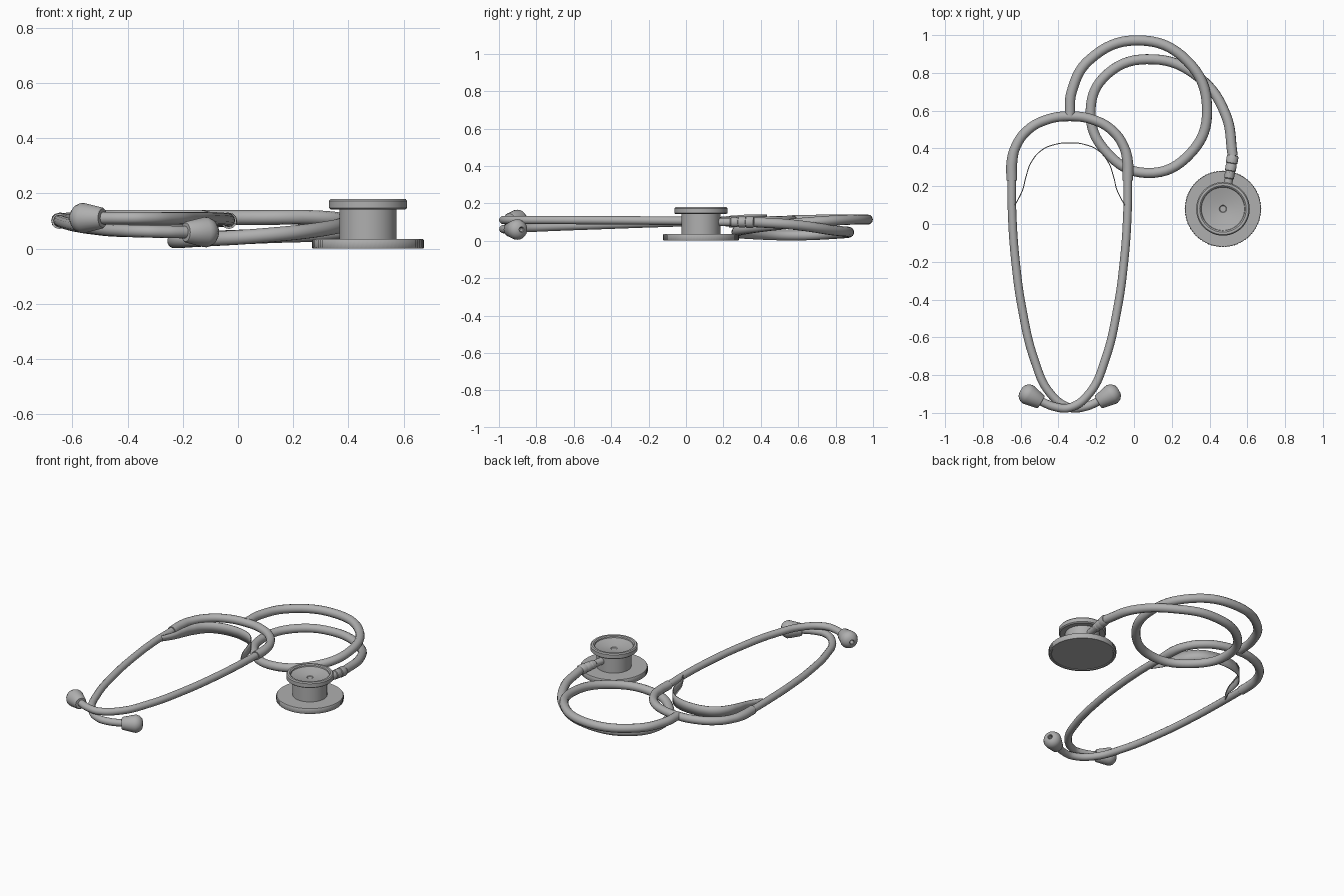
import bpy, bmesh, math
from mathutils import Vector

if "Cube" in bpy.data.objects:
    bpy.data.objects.remove(bpy.data.objects["Cube"])

CX = -0.34  # symmetry line of the headset
grey = bpy.data.materials.new("dark_grey")
grey.diffuse_color = (0.43, 0.43, 0.43, 1)
grey.use_nodes = True
grey.node_tree.nodes["Principled BSDF"].inputs["Base Color"].default_value = grey.diffuse_color


def finish(ob, angle=35):
    bpy.ops.object.select_all(action='DESELECT')
    ob.select_set(True)
    bpy.context.view_layer.objects.active = ob
    if ob.type == 'CURVE':
        bpy.ops.object.convert(target='MESH')
        ob = bpy.context.object
    ob.data.materials.clear()
    ob.data.materials.append(grey)
    bpy.ops.object.shade_smooth_by_angle(angle=math.radians(angle))
    return ob


def tube(name, pts, r, res=8):
    """Round tube through points (x, y, z[, radius factor])."""
    cu = bpy.data.curves.new(name, 'CURVE')
    cu.dimensions = '3D'
    cu.bevel_depth = r
    cu.bevel_resolution = 4
    cu.resolution_u = res
    cu.use_fill_caps = True
    sp = cu.splines.new('BEZIER')
    sp.bezier_points.add(len(pts) - 1)
    for bp, p in zip(sp.bezier_points, pts):
        bp.co = p[:3]
        bp.radius = p[3] if len(p) > 3 else 1
        bp.handle_left_type = bp.handle_right_type = 'AUTO'
    ob = bpy.data.objects.new(name, cu)
    bpy.context.collection.objects.link(ob)
    return finish(ob)


def lathe(name, profile, origin, axis=(0, 0, 1), seg=32, knurl=0):
    """Revolve (radius, distance) profile about an axis; knurl notches the rim."""
    bm = bmesh.new()
    vs = [bm.verts.new((r, 0, t)) for r, t in profile]
    es = [bm.edges.new(e) for e in zip(vs, vs[1:])]
    bmesh.ops.spin(bm, geom=vs + es, cent=(0, 0, 0), axis=(0, 0, 1),
                   angle=2 * math.pi, steps=seg)
    bmesh.ops.remove_doubles(bm, verts=bm.verts, dist=1e-5)
    bmesh.ops.recalc_face_normals(bm, faces=bm.faces)
    if knurl:
        rim = max(r for r, t in profile) - 1e-4
        for v in bm.verts:
            step = round(math.atan2(v.co.y, v.co.x) / (2 * math.pi) * seg)
            if step % 2 and v.co.xy.length > rim:
                v.co.x *= 1 - knurl
                v.co.y *= 1 - knurl
    me = bpy.data.meshes.new(name)
    bm.to_mesh(me)
    bm.free()
    ob = bpy.data.objects.new(name, me)
    ob.location = origin
    ob.rotation_euler = Vector(axis).to_track_quat('Z', 'Y').to_euler()
    bpy.context.collection.objects.link(ob)
    return finish(ob)


# Long coiled tube from the yoke to the chestpiece
tube("coiled_tube", [
    (-0.34, 0.57, 0.11), (-0.33, 0.70, 0.112), (-0.235, 0.87, 0.113),
    (0.02, 0.972, 0.113), (0.28, 0.865, 0.112), (0.387, 0.61, 0.095),
    (0.30, 0.375, 0.07), (0.07, 0.27, 0.046), (-0.145, 0.38, 0.033),
    (-0.23, 0.60, 0.028), (-0.14, 0.795, 0.036), (0.10, 0.872, 0.046),
    (0.345, 0.775, 0.057), (0.485, 0.58, 0.085), (0.523, 0.36, 0.1)], 0.027)

# Yoke with thicker sleeves at both ends
half = [(0.307, 0.23, 0.1, 1.1), (0.306, 0.33, 0.102, 1.1), (0.288, 0.405, 0.104),
        (0.225, 0.495, 0.106), (0.12, 0.553, 0.108)]
tube("yoke_tube", [(CX - p[0],) + p[1:] for p in half] + [(CX, 0.57, 0.108)] +
     [(CX + p[0],) + p[1:] for p in reversed(half)], 0.026)

# Ear tubes cross at the bottom, one above the other, each with a tip
arm = [(-0.307, 0.26), (-0.305, 0.05), (-0.287, -0.2), (-0.252, -0.45), (-0.187, -0.72),
       (-0.105, -0.895), (0, -0.972), (0.08, -0.968), (0.16, -0.935)]
heights = {1: [.1, .1, .093, .084, .074, .066, .063, .061, .06],
           -1: [.1, .105, .108, .11, .111, .111, .111, .111, .111]}
tip = [(0, 0), (0.034, 0), (0.039, 0.006), (0.054, 0.075), (0.055, 0.088),
       (0.047, 0.108), (0.032, 0.122), (0.015, 0.127), (0.012, 0.123), (0.012, 0.09), (0, 0.09)]
for side, word in ((1, "left"), (-1, "right")):
    tube(word + "_ear_tube",
         [(CX + side * x, y, z) for (x, y), z in zip(arm, heights[side])], 0.0225)
    lathe(word + "_ear_tip", tip, (CX + side * 0.15, -0.944, heights[side][-1]),
          (side * 0.85, 0.5, 0), 24)

# Leaf spring: thin upright ribbon between the ear tubes, narrowing to its ends
h = [(0.29, 0.10, 0.5), (0.25, 0.18, 0.65), (0.232, 0.25, 0.85),
     (0.205, 0.325, 1), (0.15, 0.39, 1), (0.075, 0.422, 1)]
cu = bpy.data.curves.new("leaf_spring", 'CURVE')
cu.dimensions = '2D'
cu.fill_mode = 'NONE'
cu.extrude = 0.036
sp = cu.splines.new('BEZIER')
path = [(-x, y, r) for x, y, r in h] + [(0, 0.43, 1)] + h[::-1]
sp.bezier_points.add(len(path) - 1)
for bp, (x, y, r) in zip(sp.bezier_points, path):
    bp.co = (CX + x, y, 0)
    bp.radius = r
    bp.handle_left_type = bp.handle_right_type = 'AUTO'
spring = bpy.data.objects.new("leaf_spring", cu)
spring.location.z = 0.104
bpy.context.collection.objects.link(spring)
spring = finish(spring)
thick = spring.modifiers.new("thickness", 'SOLIDIFY')
thick.thickness = 0.005
thick.offset = 0

# Chestpiece: knurled diaphragm disc, neck and bell with a shallow dish
C = (0.471, 0.08, 0)
lathe("diaphragm", [(0, 0.004), (0.185, 0.004), (0.188, 0), (0.199, 0), (0.203, 0.004),
                    (0.203, 0.031), (0.199, 0.035), (0, 0.035)], C, seg=160, knurl=0.015)
lathe("chest_neck", [(0, 0.03), (0.104, 0.03), (0.104, 0.145), (0, 0.145)], C, seg=48)
lathe("bell", [(0, 0.142), (0.135, 0.142), (0.142, 0.148), (0.142, 0.173), (0.136, 0.18),
               (0.123, 0.18), (0.116, 0.175), (0.114, 0.168), (0.1, 0.165), (0.06, 0.155),
               (0.02, 0.151), (0.016, 0.147), (0, 0.147)], C, seg=48)

# Stem connecting the chestpiece to the tube, with shallow stepped collars
lathe("chest_stem", [(0, 0), (0.022, 0), (0.022, 0.07), (0.026, 0.075), (0.027, 0.105),
                     (0.025, 0.108), (0.025, 0.112), (0.029, 0.115), (0.029, 0.147),
                     (0.027, 0.15), (0.027, 0.153), (0.031, 0.156), (0.031, 0.19),
                     (0.027, 0.196), (0, 0.196)],
      (0.491, 0.17, 0.1), (0.032, 0.19, 0), 24)
